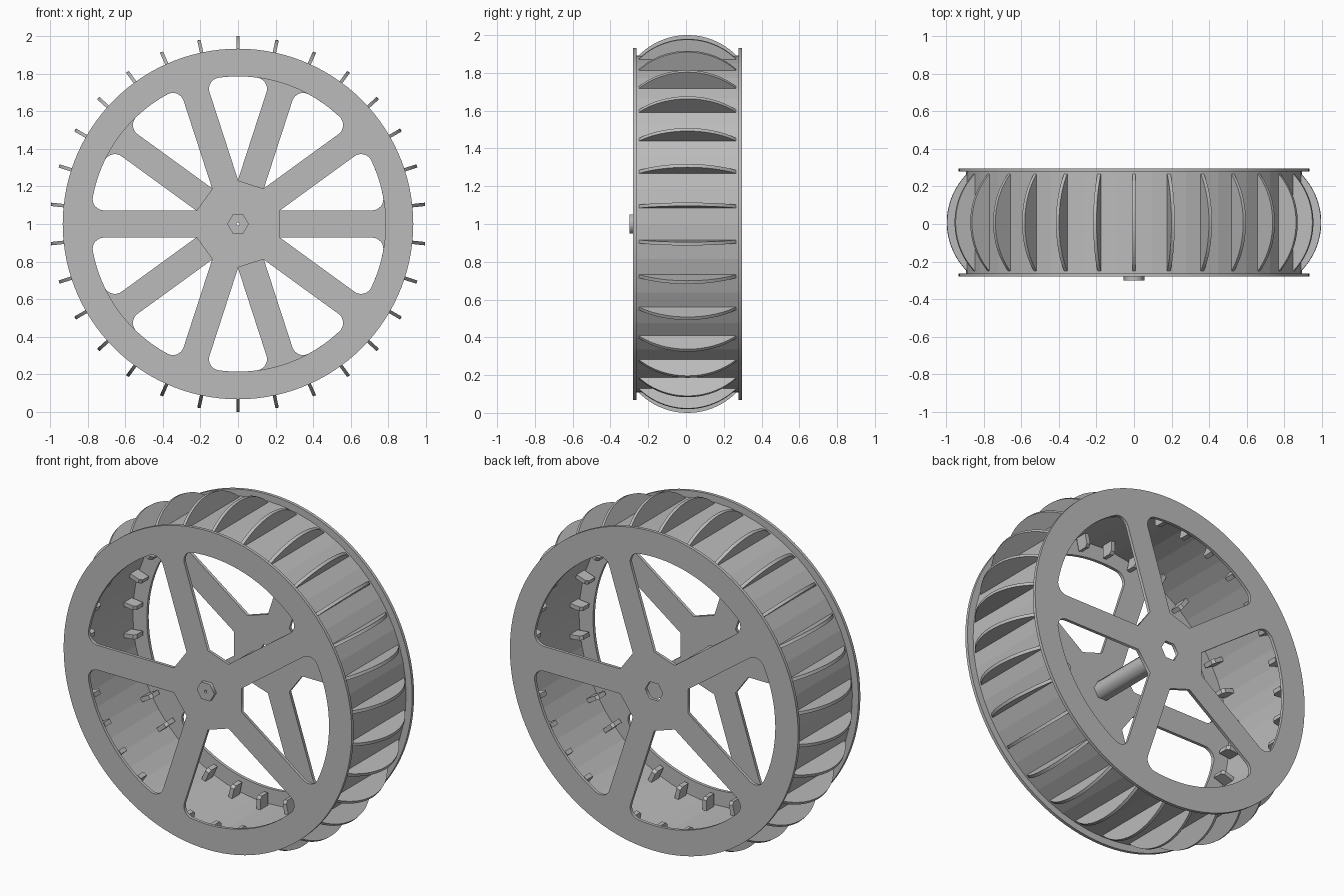
import bpy, bmesh
from math import sin, cos, pi, radians, asin, sqrt
from mathutils import Matrix, Vector

if "Cube" in bpy.data.objects:
    bpy.data.objects.remove(bpy.data.objects["Cube"])

grey = bpy.data.materials.new("plain_grey")
grey.use_nodes = True
COLOUR = (0.5, 0.5, 0.5, 1)
grey.diffuse_color = COLOUR
grey.node_tree.nodes["Principled BSDF"].inputs["Base Color"].default_value = COLOUR

CENTRE = Vector((0, 0, 1))
FRONT, BACK = -0.262, 0.278      # inner faces of the two side plates
PLATE = 0.018
MID = (FRONT + BACK) / 2
RIM, OPEN, HUB, SPOKE = 0.932, 0.785, 0.22, 0.0725
HEX = 0.057


def ring(radius, count, start=0.0):
    return [(radius * cos(start + 2 * pi * i / count),
             radius * sin(start + 2 * pi * i / count)) for i in range(count)]


def opening(angle, fillet=0.06):
    """Window between two spokes: flat hub side, curved and rounded rim side."""
    half = radians(36)
    turn = asin((SPOKE + fillet) / (OPEN - fillet))
    reach = half - turn
    cx, cy = (OPEN - fillet) * cos(reach), (OPEN - fillet) * sin(reach)
    upper = [(HUB, (HUB - SPOKE / sin(half)) * sin(half) / cos(half))]
    for i in range(9):                       # rounded corner
        a = half + pi / 2 + (reach - half - pi / 2) * i / 8
        upper.append((cx + fillet * cos(a), cy + fillet * sin(a)))
    for i in range(1, 9):                    # rim arc to the middle
        a = reach * (1 - i / 8)
        upper.append((OPEN * cos(a), OPEN * sin(a)))
    outline = upper + [(x, -y) for x, y in reversed(upper[:-1])]
    c, s = cos(angle), sin(angle)
    return [(x * c - y * s, x * s + y * c) for x, y in outline]


def flat_part(name, outlines, y_start, y_end):
    """Filled outlines with holes, extruded along the axle direction."""
    curve = bpy.data.curves.new(name, "CURVE")
    curve.dimensions = "2D"
    curve.fill_mode = "BOTH"
    curve.extrude = (y_end - y_start) / 2
    for pts in outlines:
        spline = curve.splines.new("POLY")
        spline.points.add(len(pts) - 1)
        for p, (x, y) in zip(spline.points, pts):
            p.co = (x, y, 0, 1)
        spline.use_cyclic_u = True
    obj = bpy.data.objects.new(name, curve)
    obj.location = CENTRE + Vector((0, (y_start + y_end) / 2, 0))
    obj.rotation_euler = (pi / 2, 0, 0)
    bpy.context.collection.objects.link(obj)
    bpy.ops.object.select_all(action="DESELECT")
    obj.select_set(True)
    bpy.context.view_layer.objects.active = obj
    bpy.ops.object.convert(target="MESH")
    obj = bpy.context.object
    obj.data.materials.clear()
    obj.data.materials.append(grey)
    return obj


def mesh_part(name, bm):
    bmesh.ops.recalc_face_normals(bm, faces=bm.faces)
    mesh = bpy.data.meshes.new(name)
    bm.to_mesh(mesh)
    bm.free()
    mesh.materials.append(grey)
    obj = bpy.data.objects.new(name, mesh)
    obj.location = CENTRE
    bpy.context.collection.objects.link(obj)
    return obj


def radial_prism(bm, outline, thickness, angle):
    """Slab drawn in (axle, radius) and turned about the axle."""
    verts = [bm.verts.new((-thickness / 2, y, r)) for y, r in outline]
    face = bm.faces.new(verts)
    new = bmesh.ops.extrude_face_region(bm, geom=[face])["geom"]
    moved = [v for v in new if isinstance(v, bmesh.types.BMVert)]
    bmesh.ops.translate(bm, verts=moved, vec=(thickness, 0, 0))
    bmesh.ops.rotate(bm, verts=verts + moved, matrix=Matrix.Rotation(angle, 3, "Y"))


# Side plates, their spokes offset by half a step
step = 2 * pi / 5
bore = ring(0.008, 12)
hexagon = ring(HEX, 6)
flat_part("front_plate",
          [ring(RIM, 120), bore] + [opening(step * k) for k in range(5)],
          FRONT - PLATE, FRONT)
flat_part("back_plate",
          [ring(RIM, 120), hexagon] + [opening(step * (k + 0.5)) for k in range(5)],
          BACK, BACK + PLATE)

# Hexagonal axle with a fine bore, its head proud of the front plate
flat_part("axle", [hexagon, bore], -0.3, 0.18)

# Barrel between the plates
bm = bmesh.new()
bmesh.ops.create_cone(bm, cap_ends=False, segments=60, radius1=0.893, radius2=0.893,
                      depth=BACK - FRONT,
                      matrix=Matrix.Translation((0, MID, 0)) @ Matrix.Rotation(pi / 2, 4, "X"))
barrel = mesh_part("barrel", bm)
wall = barrel.modifiers.new("wall", "SOLIDIFY")
wall.thickness = 0.018
wall.offset = -1

# Bowed paddles round the barrel, each with two tabs on the inside
HALF, BASE, RISE = 0.258, 0.893, 0.107
bow = (HALF ** 2 + RISE ** 2) / (2 * RISE)
sweep = asin(HALF / bow)
arc = [(MID + bow * sin(sweep * i / 12), BASE + RISE - bow + bow * cos(sweep * i / 12))
       for i in range(-12, 13)]
paddle = [(MID - HALF, BASE - 0.01)] + arc + [(MID + HALF, BASE - 0.01)]
paddles, tabs = bmesh.new(), bmesh.new()
for k in range(30):
    angle = radians(12 * k)
    radial_prism(paddles, paddle, 0.018, angle)
    for side in (-1, 1):
        tab = [(MID + side * a, r) for a, r in
               ((0.18, 0.88), (0.18, 0.815), (0.195, 0.8), (0.25, 0.8), (0.25, 0.88))]
        radial_prism(tabs, tab, 0.025, angle)
mesh_part("paddles", paddles)
mesh_part("paddle_tabs", tabs)
